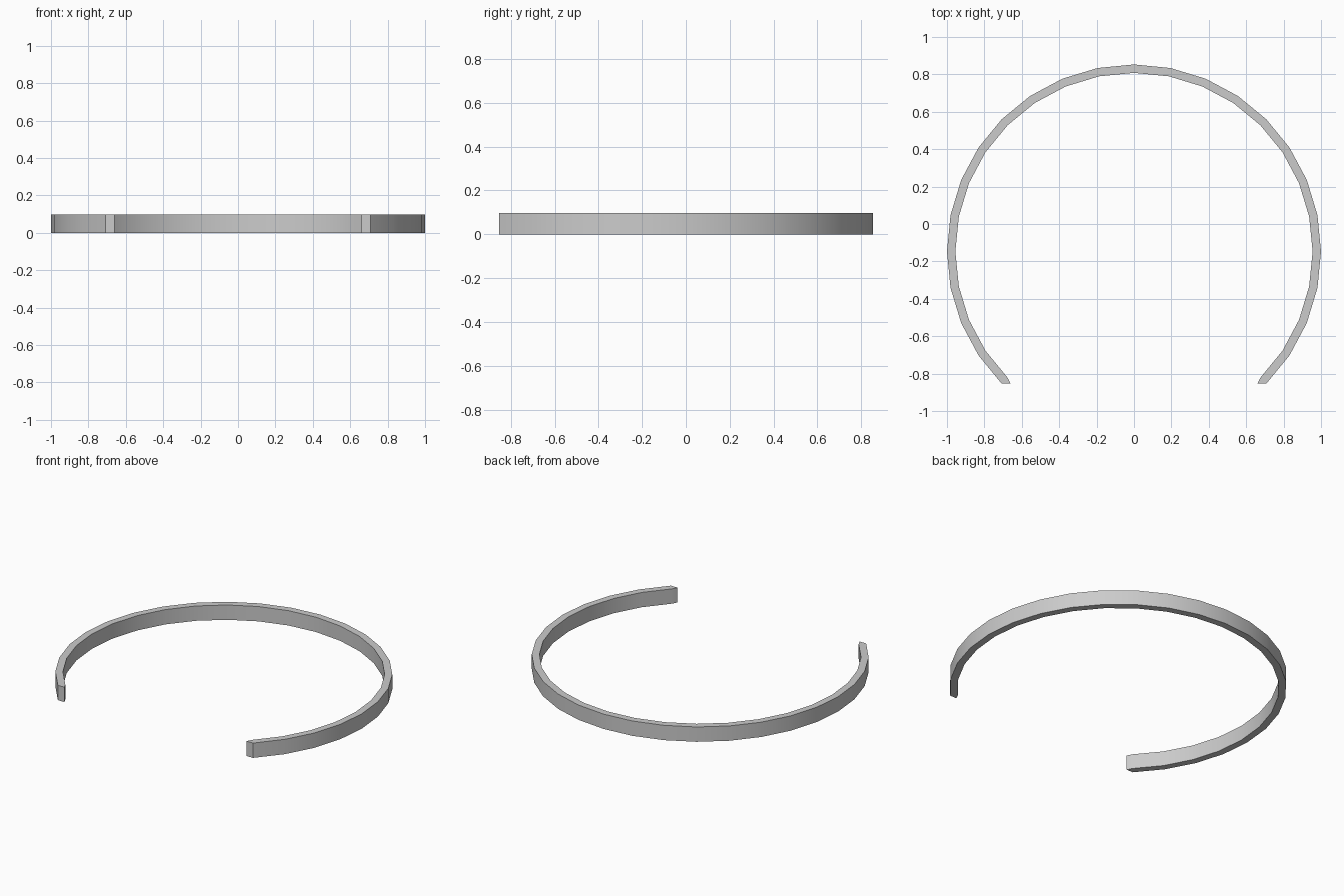
import bpy, bmesh
from math import sin, cos, radians

if "Cube" in bpy.data.objects:
    bpy.data.objects.remove(bpy.data.objects["Cube"])

R_OUT, R_IN, HEIGHT = 1.0, 0.955, 0.097
CENTRE_Y, END_Y = -0.147, -0.854
STEP = 11.25  # 32-sided circle, 24 segments kept


def arc(radius):
    return [(radius * sin(radians(i * STEP)), CENTRE_Y + radius * cos(radians(i * STEP)))
            for i in range(-12, 13)]


# Inner arc runs on a little to the flat cut at each end
outer = arc(R_OUT)
inner = [(-0.66, END_Y)] + arc(R_IN) + [(0.66, END_Y)]
outer = [outer[0]] + outer + [outer[-1]]

bm = bmesh.new()
n = len(inner)
o = [bm.verts.new((x, y, 0)) for x, y in outer[1:-1]]
o = [o[0]] + o + [o[-1]]
i_ = [bm.verts.new((x, y, 0)) for x, y in inner]

# Flat open band; the end pieces are triangles
for k in range(n - 1):
    quad = [i_[k], o[k], o[k + 1], i_[k + 1]]
    bm.faces.new(list(dict.fromkeys(quad)))

# Raise the band to full height
bottom = list(bm.faces)
top = bmesh.ops.extrude_face_region(bm, geom=bottom, use_keep_orig=True)
bmesh.ops.translate(bm, vec=(0, 0, HEIGHT),
                    verts=[v for v in top["geom"] if isinstance(v, bmesh.types.BMVert)])
bmesh.ops.recalc_face_normals(bm, faces=bm.faces)

mesh = bpy.data.meshes.new("open_ring")
bm.to_mesh(mesh)
bm.free()
ring = bpy.data.objects.new("open_ring", mesh)
bpy.context.collection.objects.link(ring)
bpy.context.view_layer.objects.active = ring
ring.select_set(True)
bpy.ops.object.shade_smooth_by_angle(angle=radians(30))
